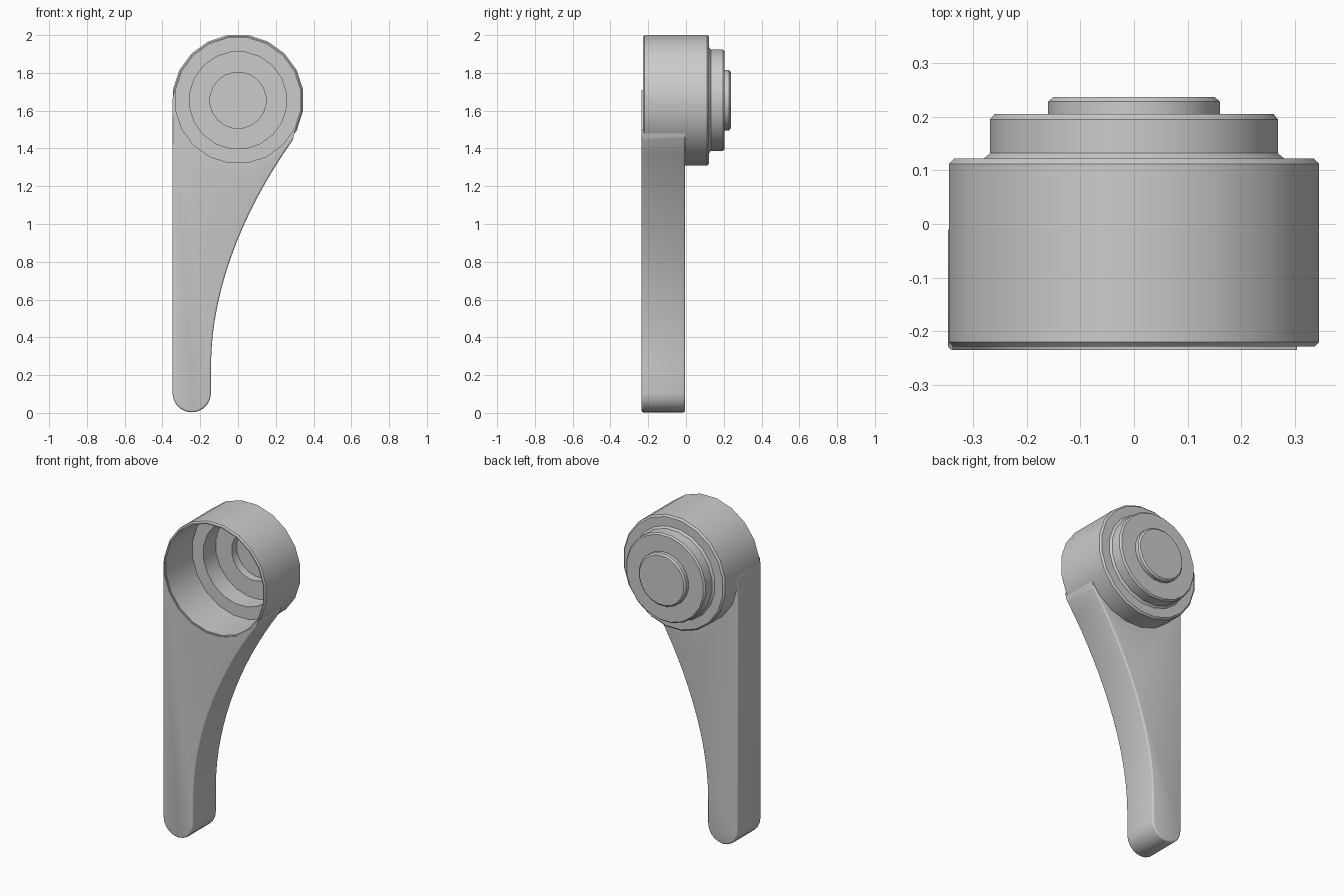
import bpy
import bmesh
from math import cos, sin, pi, radians
from mathutils import Vector
from mathutils.geometry import interpolate_bezier

cube = bpy.data.objects.get("Cube")
if cube:
    bpy.data.objects.remove(cube, do_unlink=True)

SIDES = 20
HUB_Z = 1.655
ARM_FRONT, ARM_BACK = -0.235, -0.005

grey = bpy.data.materials.new("plain grey")
grey.use_nodes = True
colour = (0.6, 0.6, 0.6, 1)
grey.diffuse_color = colour
grey.node_tree.nodes["Principled BSDF"].inputs["Base Color"].default_value = colour


def hub_point(radius, step):
    """Corner of the hub polygon, with flats facing the axes."""
    a = (step + 0.5) * 2 * pi / SIDES
    r = radius / cos(pi / SIDES)
    return r * cos(a), HUB_Z + r * sin(a)


def finish(bm, name):
    bmesh.ops.recalc_face_normals(bm, faces=bm.faces[:])
    mesh = bpy.data.meshes.new(name)
    bm.to_mesh(mesh)
    bm.free()
    mesh.materials.append(grey)
    for p in mesh.polygons:
        p.use_smooth = True
    mesh.set_sharp_from_angle(angle=radians(35))
    obj = bpy.data.objects.new(name, mesh)
    bpy.context.collection.objects.link(obj)
    return obj


# Hollow stepped hub: (radius, y) from the inner floor, round the rim, to the back cap
hub_profile = [
    (0.147, 0.20), (0.147, 0.15), (0.255, 0.15), (0.255, 0.03),
    (0.33, 0.03), (0.33, -0.228), (0.337, -0.228), (0.345, -0.22),
    (0.345, 0.112), (0.335, 0.122), (0.28, 0.122), (0.268, 0.132),
    (0.268, 0.195), (0.26, 0.205), (0.16, 0.205), (0.16, 0.228), (0.15, 0.237),
]
bm = bmesh.new()
rings = []
for radius, y in hub_profile:
    corners = [hub_point(radius, i) for i in range(SIDES)]
    rings.append([bm.verts.new((x, y, z)) for x, z in corners])
for a, b in zip(rings, rings[1:]):
    for i in range(SIDES):
        j = (i + 1) % SIDES
        bm.faces.new((a[i], a[j], b[j], b[i]))
bm.faces.new(rings[0])
bm.faces.new(rings[-1])
finish(bm, "hub")

# Lever arm outline: straight side, round tip, sweeping curve, then hub wall
outline = [(-0.347, 1.66)]
for i in range(11):
    a = pi + pi * i / 10
    outline.append((-0.245 + 0.102 * cos(a), 0.105 + 0.102 * sin(a)))
sweep = interpolate_bezier(Vector((-0.143, 0.25)), Vector((-0.143, 0.65)),
                           Vector((0.03, 1.08)), Vector((0.29, 1.444)), 16)
outline += [tuple(p) for p in sweep]
wall_start = len(outline)
outline += [hub_point(0.337, i) for i in range(18, 8, -1)]

bm = bmesh.new()
front = [bm.verts.new((x, ARM_FRONT, z)) for x, z in outline]
back = [bm.verts.new((x, ARM_BACK, z)) for x, z in outline]
bm.faces.new(front)
bm.faces.new(back)
count = len(outline)
for i in range(count):
    j = (i + 1) % count
    bm.faces.new((front[i], front[j], back[j], back[i]))
bmesh.ops.recalc_face_normals(bm, faces=bm.faces[:])

# Round the free edges of the arm
rim = [bm.edges.get((loop[i], loop[i + 1]))
       for loop in (front, back) for i in range(wall_start - 1)]
bmesh.ops.bevel(bm, geom=rim, offset=0.016, segments=3, profile=0.5,
                affect='EDGES', clamp_overlap=True)
finish(bm, "lever_arm")
